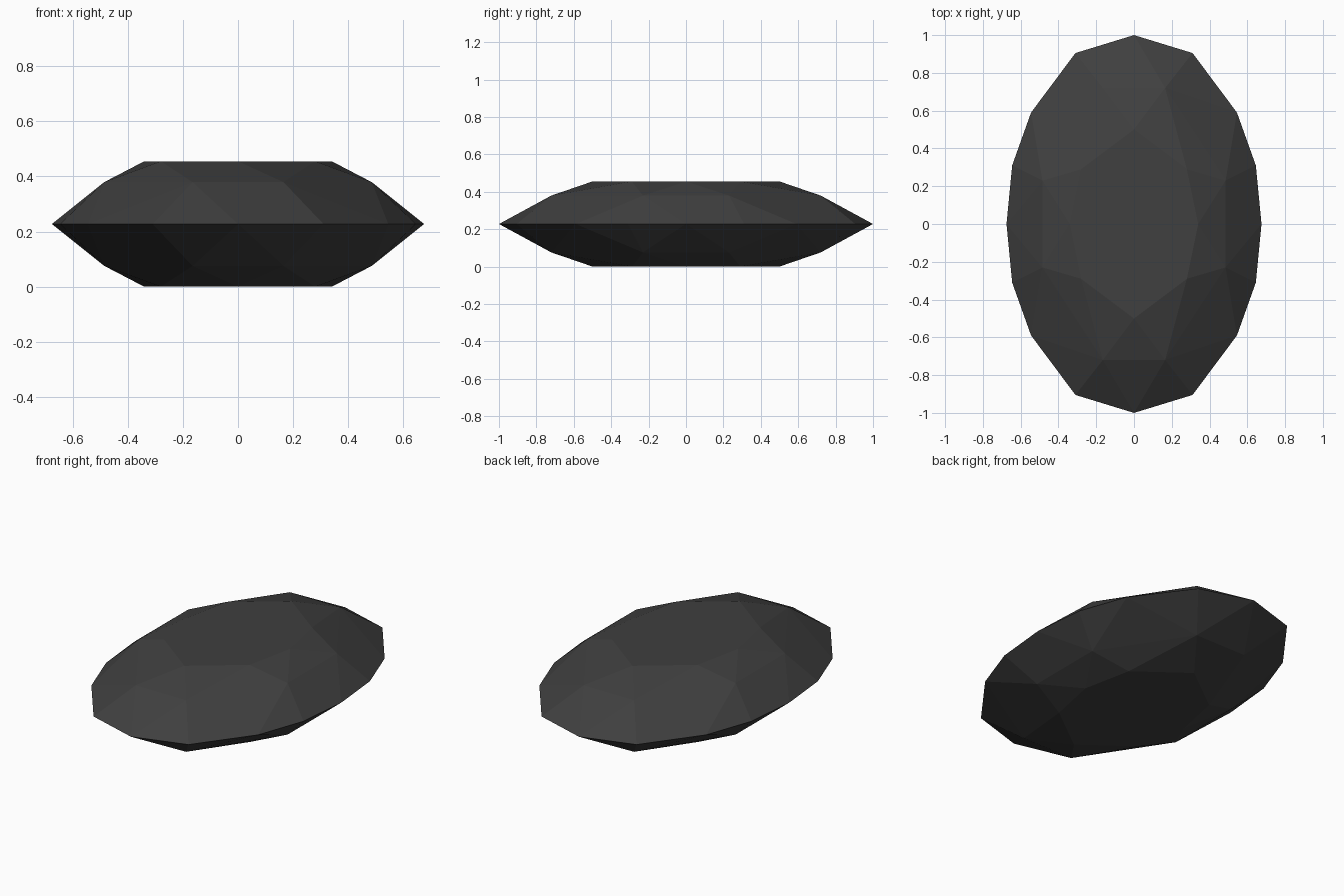
import bpy
import bmesh

cube = bpy.data.objects.get("Cube")
if cube:
    bpy.data.objects.remove(cube, do_unlink=True)

HEIGHT = 0.455
MID = HEIGHT / 2

# Quarter outlines of the cut stone: widest girdle, crown break points, flat table
girdle = [(0, 1), (0.31, 0.905), (0.545, 0.59), (0.645, 0.31), (0.675, 0)]
breaks = [(0.165, 0.72), (0.485, 0.23)]
table = [(0, 0.5), (0.28, 0.29), (0.34, 0)]


def ring(quarter, z):
    """Mirror a quarter outline over both axes at height z."""
    return {(sx * x + 0.0, sy * y + 0.0, z)
            for x, y in quarter for sx in (-1, 1) for sy in (-1, 1)}


# Upper and lower halves match, sharing the girdle
points = ring(girdle, MID)
for side in (-1, 1):
    points |= ring(breaks, MID + side * 0.152)
    points |= ring(table, MID + side * MID)

# Wrap the rings in facets and merge the coplanar ones
bm = bmesh.new()
for p in sorted(points):
    bm.verts.new(p)
bmesh.ops.convex_hull(bm, input=bm.verts[:])
bmesh.ops.dissolve_limit(bm, angle_limit=0.005, verts=bm.verts[:], edges=bm.edges[:])
bmesh.ops.recalc_face_normals(bm, faces=bm.faces[:])
mesh = bpy.data.meshes.new("oval_gemstone")
bm.to_mesh(mesh)
bm.free()

# Dark grey stone
stone = bpy.data.materials.new("dark_grey_stone")
stone.use_nodes = True
colour = (0.05, 0.05, 0.05, 1)
stone.diffuse_color = colour
stone.node_tree.nodes["Principled BSDF"].inputs["Base Color"].default_value = colour
mesh.materials.append(stone)

gem = bpy.data.objects.new("oval_gemstone", mesh)
bpy.context.collection.objects.link(gem)
